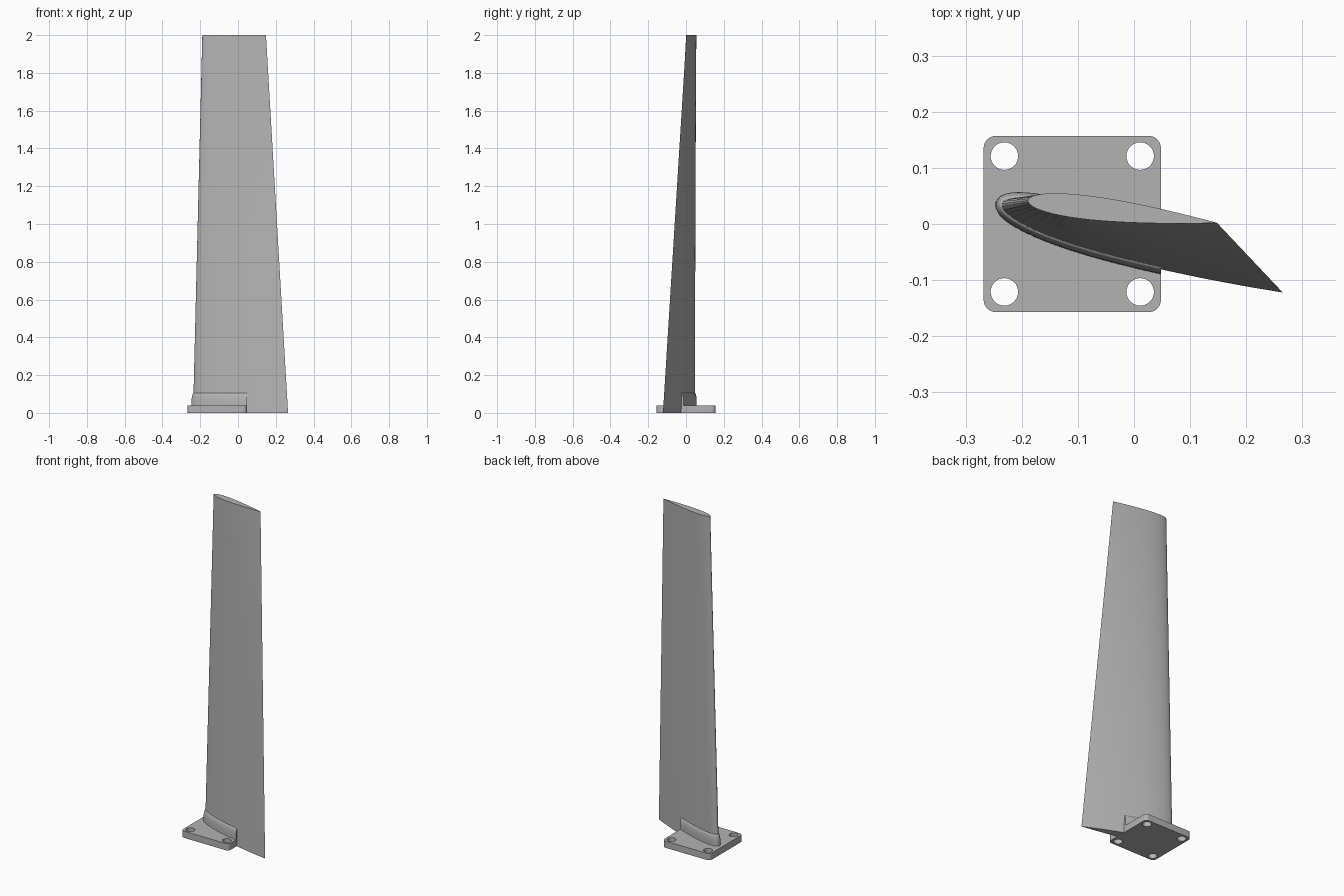
import bpy, bmesh, math
from mathutils import Vector

if "Cube" in bpy.data.objects:
    bpy.data.objects.remove(bpy.data.objects["Cube"], do_unlink=True)

grey = bpy.data.materials.new("plain_grey")
grey.use_nodes = True
colour = (0.45, 0.45, 0.45, 1)
grey.diffuse_color = colour
grey.node_tree.nodes["Principled BSDF"].inputs["Base Color"].default_value = colour

HEIGHT = 2.0
PLATE_X, PLATE_LEFT, PLATE_Y, PLATE_TOP = 0.048, -0.268, 0.157, 0.04
STEPS = 28


def finish(obj, angle=35):
    obj.data.materials.append(grey)
    bpy.ops.object.select_all(action="DESELECT")
    obj.select_set(True)
    bpy.context.view_layer.objects.active = obj
    bpy.ops.object.shade_smooth_by_angle(angle=math.radians(angle))


def foil(nose, tail, grow=0.0):
    """Symmetric wing section between two points, grown outward by an offset."""
    nose, tail = Vector(nose), Vector(tail)
    chord = tail - nose
    side = Vector((-chord.y, chord.x))

    def half(t):
        return 0.625 * (0.2969 * math.sqrt(t) - 0.126 * t - 0.3516 * t**2
                        + 0.2843 * t**3 - 0.1036 * t**4)

    ts = [(1 - math.cos(math.pi * i / STEPS)) / 2 for i in range(STEPS + 1)]
    pts = [nose + chord * t + side * half(t) for t in reversed(ts)]
    pts += [nose + chord * t - side * half(t) for t in ts[1:-1]]
    out = []
    for i, p in enumerate(pts):
        d = (pts[(i + 1) % len(pts)] - pts[i - 1]).normalized()
        out.append(p + Vector((d.y, -d.x)) * grow)
    return out


def section(z, grow=0.0):
    """Blade section at a height: straight taper from root to tip."""
    k = z / HEIGHT
    nose = Vector((-0.238, 0.036)).lerp(Vector((-0.189, 0.042)), k)
    tail = Vector((0.265, -0.122)).lerp(Vector((0.148, 0.002)), k)
    return [(p.x, p.y, z) for p in foil(nose, tail, grow)]


def loft(name, rings, clip_x=None):
    bm = bmesh.new()
    loops = [[bm.verts.new(p) for p in ring] for ring in rings]
    n = len(loops[0])
    for a, b in zip(loops, loops[1:]):
        for i in range(n):
            j = (i + 1) % n
            bm.faces.new((a[i], a[j], b[j], b[i]))
    bm.faces.new(loops[0][::-1])
    bm.faces.new(loops[-1])
    if clip_x is not None:
        geom = bm.verts[:] + bm.edges[:] + bm.faces[:]
        cut = bmesh.ops.bisect_plane(bm, geom=geom, plane_co=(clip_x, 0, 0),
                                     plane_no=(1, 0, 0), clear_outer=True)
        edges = [e for e in cut["geom_cut"] if isinstance(e, bmesh.types.BMEdge)]
        bmesh.ops.holes_fill(bm, edges=edges)
    bmesh.ops.recalc_face_normals(bm, faces=bm.faces[:])
    mesh = bpy.data.meshes.new(name)
    bm.to_mesh(mesh)
    bm.free()
    obj = bpy.data.objects.new(name, mesh)
    bpy.context.collection.objects.link(obj)
    finish(obj)
    return obj


# Tapered, twisted blade
loft("blade", [section(HEIGHT * i / 20) for i in range(21)])

# Root collar: short step, then a concave fillet running into the blade
rings = [section(0.01, 0.01), section(0.06, 0.01)]
for i in range(1, 9):
    a = math.pi / 2 * i / 8
    rings.append(section(0.06 + 0.045 * math.sin(a), 0.01 * math.cos(a) - 0.0004 * (i == 8)))
loft("root_collar", rings, clip_x=PLATE_X)


# Mounting plate: rounded outline with four bolt holes, extruded
def arc(cx, cy, r, start, sweep, count):
    return [(cx + r * math.cos(start + sweep * i / count),
             cy + r * math.sin(start + sweep * i / count)) for i in range(count + 1)]


curve = bpy.data.curves.new("mounting_plate", "CURVE")
curve.dimensions = "2D"
curve.fill_mode = "BOTH"
curve.extrude = PLATE_TOP / 2


def add_loop(points):
    spline = curve.splines.new("POLY")
    spline.points.add(len(points) - 1)
    for sp, (x, y) in zip(spline.points, points):
        sp.co = (x, y, 0, 1)
    spline.use_cyclic_u = True


r = 0.022
outline = []
corners = [(PLATE_X - r, PLATE_Y - r), (PLATE_LEFT + r, PLATE_Y - r),
           (PLATE_LEFT + r, r - PLATE_Y), (PLATE_X - r, r - PLATE_Y)]
for i, (x, y) in enumerate(corners):
    outline += arc(x, y, r, i * math.pi / 2, math.pi / 2, 8)
add_loop(outline)
for x in (-0.231, 0.011):
    for y in (-0.121, 0.121):
        add_loop(arc(x, y, 0.0245, 0, math.tau, 32)[:-1])

plate = bpy.data.objects.new("mounting_plate", curve)
bpy.context.collection.objects.link(plate)
bpy.ops.object.select_all(action="DESELECT")
plate.select_set(True)
bpy.context.view_layer.objects.active = plate
bpy.ops.object.convert(target="MESH")
plate = bpy.context.object
plate.name = "mounting_plate"
bm = bmesh.new()
bm.from_mesh(plate.data)
bmesh.ops.translate(bm, verts=bm.verts[:], vec=(0, 0, PLATE_TOP / 2))
bmesh.ops.remove_doubles(bm, verts=bm.verts[:], dist=0.0001)
bmesh.ops.recalc_face_normals(bm, faces=bm.faces[:])
bm.to_mesh(plate.data)
bm.free()
finish(plate)
